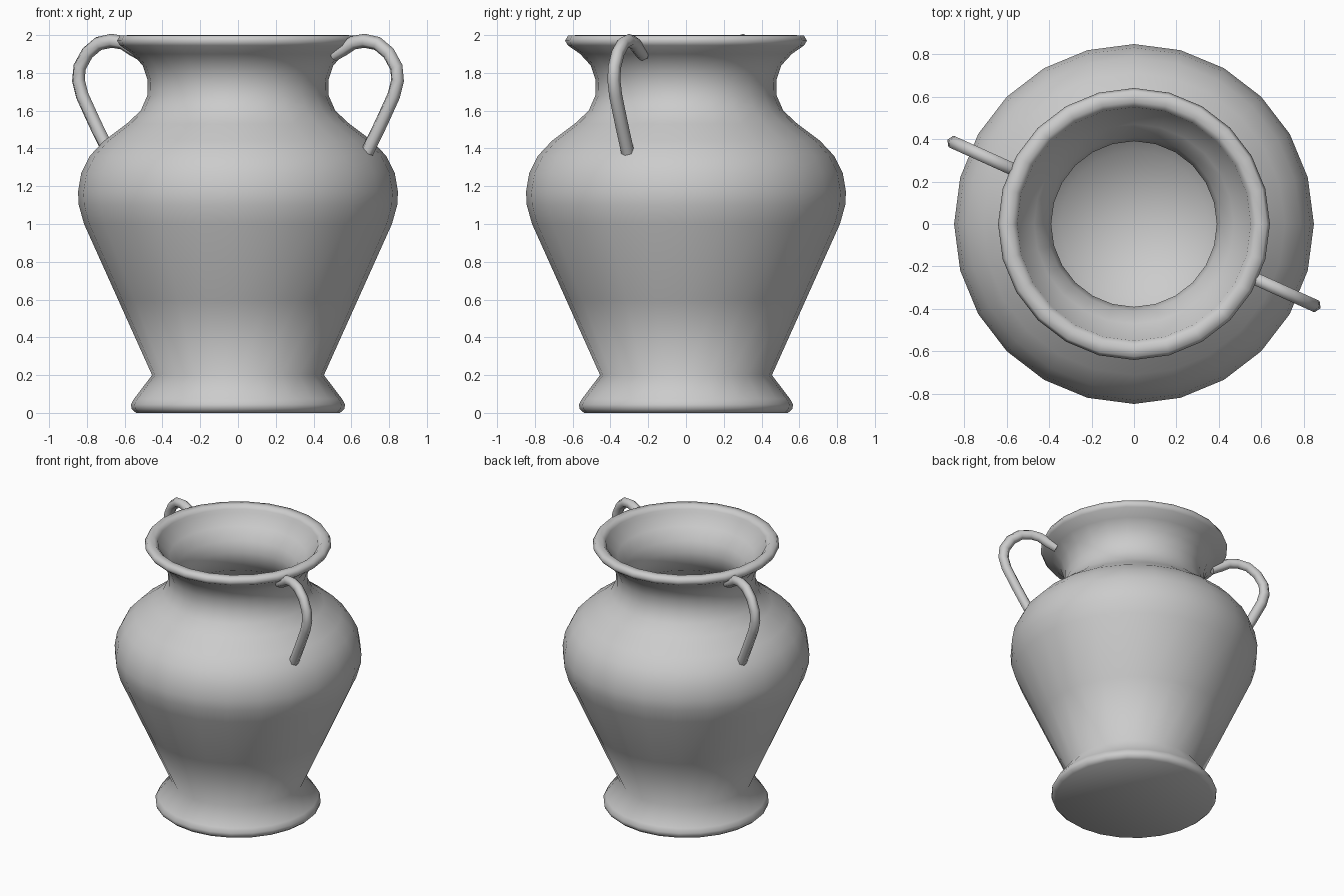
import bpy, bmesh, math
from mathutils import Vector, Matrix

cube = bpy.data.objects.get("Cube")
if cube:
    bpy.data.objects.remove(cube, do_unlink=True)

clay = bpy.data.materials.new("grey_clay")
clay.use_nodes = True
clay.diffuse_color = (0.6, 0.6, 0.6, 1)
clay.node_tree.nodes["Principled BSDF"].inputs["Base Color"].default_value = (0.6, 0.6, 0.6, 1)


def finish(name, bm, angle):
    bmesh.ops.recalc_face_normals(bm, faces=bm.faces)
    mesh = bpy.data.meshes.new(name)
    bm.to_mesh(mesh)
    bm.free()
    mesh.materials.append(clay)
    obj = bpy.data.objects.new(name, mesh)
    bpy.context.collection.objects.link(obj)
    bpy.ops.object.select_all(action='DESELECT')
    obj.select_set(True)
    bpy.context.view_layer.objects.active = obj
    bpy.ops.object.shade_smooth_by_angle(angle=math.radians(angle))
    return obj


# Vase: outer wall from foot to rim, then down the inside to the floor
outer = [(0, 0), (.54, 0), (.563, .02), (.567, .045), (.55, .075), (.455, .2),
         (.635, .6), (.815, 1), (.843, 1.1), (.847, 1.17), (.83, 1.27), (.785, 1.36),
         (.71, 1.44), (.59, 1.53), (.515, 1.6), (.48, 1.68), (.478, 1.76), (.505, 1.84),
         (.56, 1.9), (.625, 1.945), (.64, 1.97), (.625, 1.997)]
inner = [(.575, 2), (.55, 1.975), (.545, 1.95), (.47, 1.88), (.41, 1.8), (.39, 1.72),
         (.4, 1.65), (.45, 1.56), (.63, 1.43), (.75, 1.27), (.765, 1.14), (.73, 1),
         (.55, .6), (.345, .2), (0, .19)]
bm = bmesh.new()
verts = [bm.verts.new((r, 0, z)) for r, z in outer + inner]
edges = [bm.edges.new(pair) for pair in zip(verts, verts[1:])]
bmesh.ops.spin(bm, geom=verts + edges, cent=(0, 0, 0), axis=(0, 0, 1),
               angle=math.tau, steps=24, use_merge=True)
bmesh.ops.remove_doubles(bm, verts=bm.verts, dist=0.0005)
finish("vase", bm, 65)

# Handles: six-sided tube swept along a hooked path in a radial plane
path = [Vector((r, 0, z)) for r, z in [
    (.55, 1.895), (.61, 1.925), (.67, 1.96), (.735, 1.97), (.81, 1.955), (.875, 1.905),
    (.92, 1.83), (.927, 1.76), (.905, 1.68), (.83, 1.53), (.75, 1.38)]]
SIDES = 6


def handle(name, degrees):
    bm = bmesh.new()
    rings = []
    for i, p in enumerate(path):
        along = (path[min(i + 1, len(path) - 1)] - path[max(i - 1, 0)]).normalized()
        side = Vector((0, 1, 0))
        out = side.cross(along)
        ring = []
        for k in range(SIDES):
            a = math.tau * k / SIDES
            ring.append(bm.verts.new(p + out * .037 * math.cos(a) + side * .034 * math.sin(a)))
        rings.append(ring)
    for a, b in zip(rings, rings[1:]):
        for k in range(SIDES):
            j = (k + 1) % SIDES
            bm.faces.new((a[k], a[j], b[j], b[k]))
    bm.faces.new(rings[0])
    bm.faces.new(rings[-1])
    bm.transform(Matrix.Rotation(math.radians(degrees), 4, 'Z'))
    finish(name, bm, 65)


handle("left_handle", -24.3)
handle("right_handle", 155.7)
